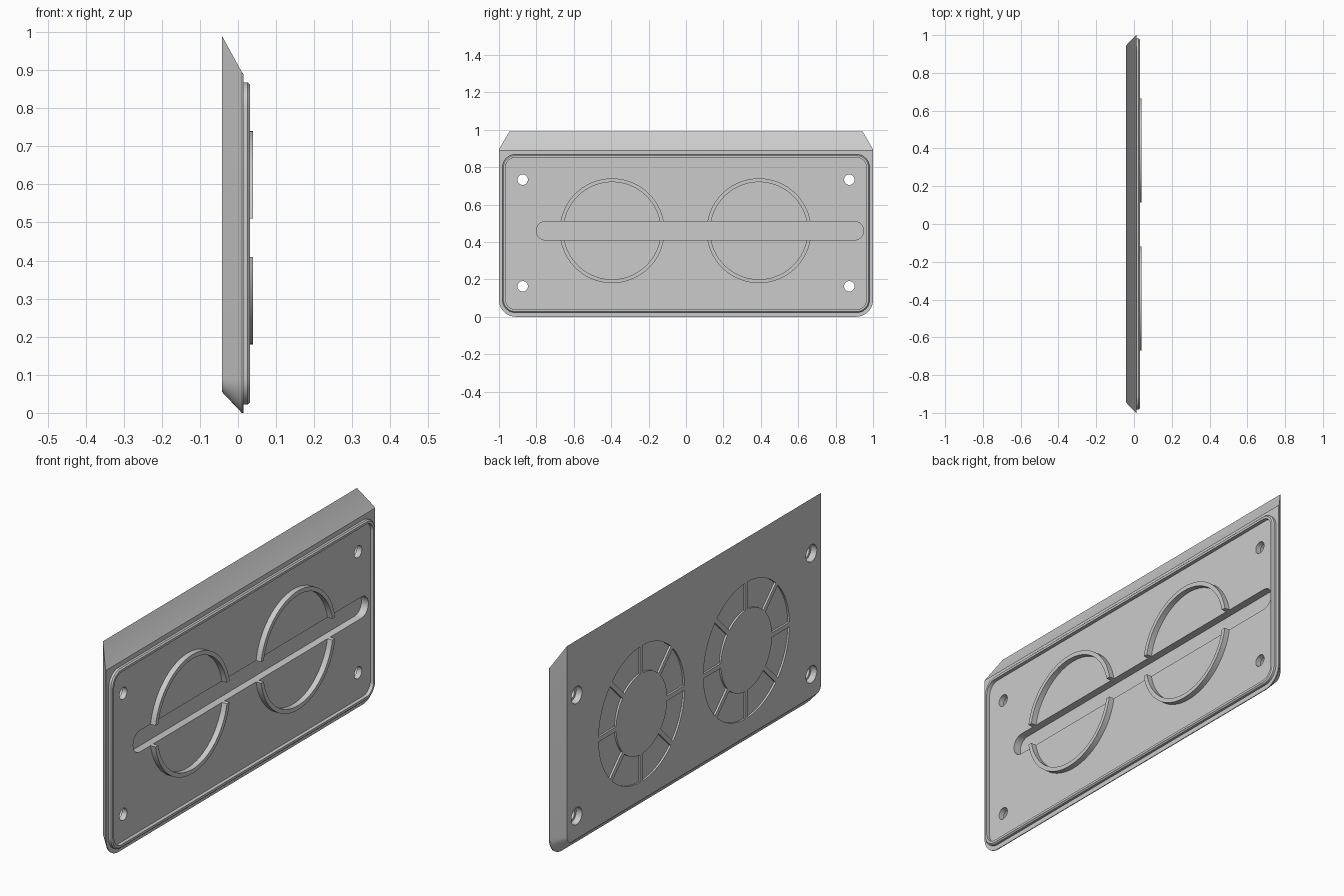
import bpy, bmesh
from math import pi, sin, cos, asin

old = bpy.data.objects.get("Cube")
if old:
    bpy.data.objects.remove(old, do_unlink=True)

grey = bpy.data.materials.new("mid_grey")
grey.use_nodes = True
grey.diffuse_color = (0.6, 0.6, 0.6, 1)
grey.node_tree.nodes["Principled BSDF"].inputs["Base Color"].default_value = (0.6, 0.6, 0.6, 1)

MID_Z = 0.46          # height of the dials and the slot
BACK, FACE = -0.042, 0.014


def finish(name, bm):
    bmesh.ops.recalc_face_normals(bm, faces=bm.faces)
    me = bpy.data.meshes.new(name)
    bm.to_mesh(me)
    bm.free()
    ob = bpy.data.objects.new(name, me)
    bpy.context.collection.objects.link(ob)
    me.materials.append(grey)
    return ob


def loft(bm, sections, ring=False):
    """Skin (x, outline) sections; cap the ends, or join them into a ring."""
    loops = [[bm.verts.new((x, y, z)) for y, z in pts] for x, pts in sections]
    pairs = list(zip(loops, loops[1:]))
    if ring:
        pairs.append((loops[-1], loops[0]))
    else:
        bm.faces.new(loops[0])
        bm.faces.new(loops[-1])
    n = len(loops[0])
    for a, b in pairs:
        for i in range(n):
            j = (i + 1) % n
            bm.faces.new((a[i], a[j], b[j], b[i]))


def arc(cy, cz, r, a0, a1, n=10):
    return [(cy + r * cos(a0 + (a1 - a0) * i / n), cz + r * sin(a0 + (a1 - a0) * i / n))
            for i in range(n + 1)]


def circle(cy, cz, r, n=32):
    return arc(cy, cz, r, 0, 2 * pi, n)[:-1]


def rounded_rect(w, z0, z1, r):
    pts = []
    for k, (y, z) in enumerate([(w - r, z1 - r), (r - w, z1 - r), (r - w, z0 + r), (w - r, z0 + r)]):
        pts += arc(y, z, r, k * pi / 2, (k + 1) * pi / 2)
    return pts


def sector(cy, mid, span, r0, r1, gap, n):
    """Ring segment whose straight ends keep a parallel gap to its neighbours."""
    def edge(r, s):
        return mid + s * (span / 2 - asin(gap / r))
    return (arc(cy, MID_Z, r1, edge(r1, -1), edge(r1, 1), n)
            + arc(cy, MID_Z, r0, edge(r0, 1), edge(r0, -1), n))


def prisms(name, outlines, x0, x1):
    bm = bmesh.new()
    for pts in outlines:
        loft(bm, [(x0, pts), (x1, pts)])
    return finish(name, bm)


def cut(target, cutter):
    cutter.hide_render = True
    mod = target.modifiers.new("cut", "BOOLEAN")
    mod.operation, mod.solver, mod.object = "DIFFERENCE", "EXACT", cutter
    bpy.ops.object.select_all(action="DESELECT")
    bpy.context.view_layer.objects.active = target
    target.select_set(True)
    bpy.ops.object.modifier_apply(modifier=mod.name)
    bpy.data.objects.remove(cutter, do_unlink=True)


# Plate with sloping edges, square at the top and rounded at the bottom
def plate_outline(w, top, r):
    return ([(w, top), (-w, top)] + arc(-0.91, 0.09, r, pi, 1.5 * pi)
            + arc(0.91, 0.09, r, 1.5 * pi, 2 * pi))


bm = bmesh.new()
loft(bm, [(BACK, plate_outline(0.945, 0.99, 0.035)),
          (0.01, plate_outline(1.0, 0.895, 0.09)),
          (FACE, plate_outline(1.0, 0.89, 0.09))])
plate = finish("back_plate", bm)

# Long slot in the inner face
slot = arc(0.90, MID_Z, 0.05, -pi / 2, pi / 2) + arc(-0.75, MID_Z, 0.05, pi / 2, 1.5 * pi)
cut(plate, prisms("slot_cutter", [slot], -0.022, 0.1))

# Shallow wheel-shaped recesses on the outer face
for y in (-0.39, 0.39):
    cells = [sector(y, (k + 0.5) * pi / 4, pi / 4, 0.19, 0.32, 0.011, 8) for k in range(8)]
    cut(plate, prisms("wheel_cutter", cells, -0.1, -0.033))

# Counterbored screw holes in the corners
corners = [(y, z) for y in (-0.873, 0.873) for z in (0.163, 0.733)]
cut(plate, prisms("hole_cutter", [circle(y, z, 0.028) for y, z in corners], -0.1, 0.1))
cut(plate, prisms("bore_cutter", [circle(y, z, 0.04) for y, z in corners], -0.1, -0.012))

# Raised rim with a softened outer edge
bm = bmesh.new()
outer = rounded_rect(0.982, 0.022, 0.868, 0.07)
inner = rounded_rect(0.965, 0.039, 0.851, 0.053)
crest = rounded_rect(0.976, 0.028, 0.862, 0.064)
loft(bm, [(FACE - 0.004, outer), (0.025, outer), (0.031, crest), (0.031, inner),
          (FACE - 0.004, inner)], ring=True)
rim = finish("raised_rim", bm)

# Two split collars either side of the slot
collars = [sector(y, mid, pi, 0.26, 0.28, 0.05, 32)
           for y in (-0.395, 0.39) for mid in (pi / 2, 1.5 * pi)]
collar = prisms("split_collars", collars, FACE - 0.004, 0.04)

bpy.ops.object.select_all(action="DESELECT")
for ob in (plate, rim, collar):
    ob.select_set(True)
bpy.context.view_layer.objects.active = plate
bpy.ops.object.shade_smooth_by_angle(angle=pi / 6)
